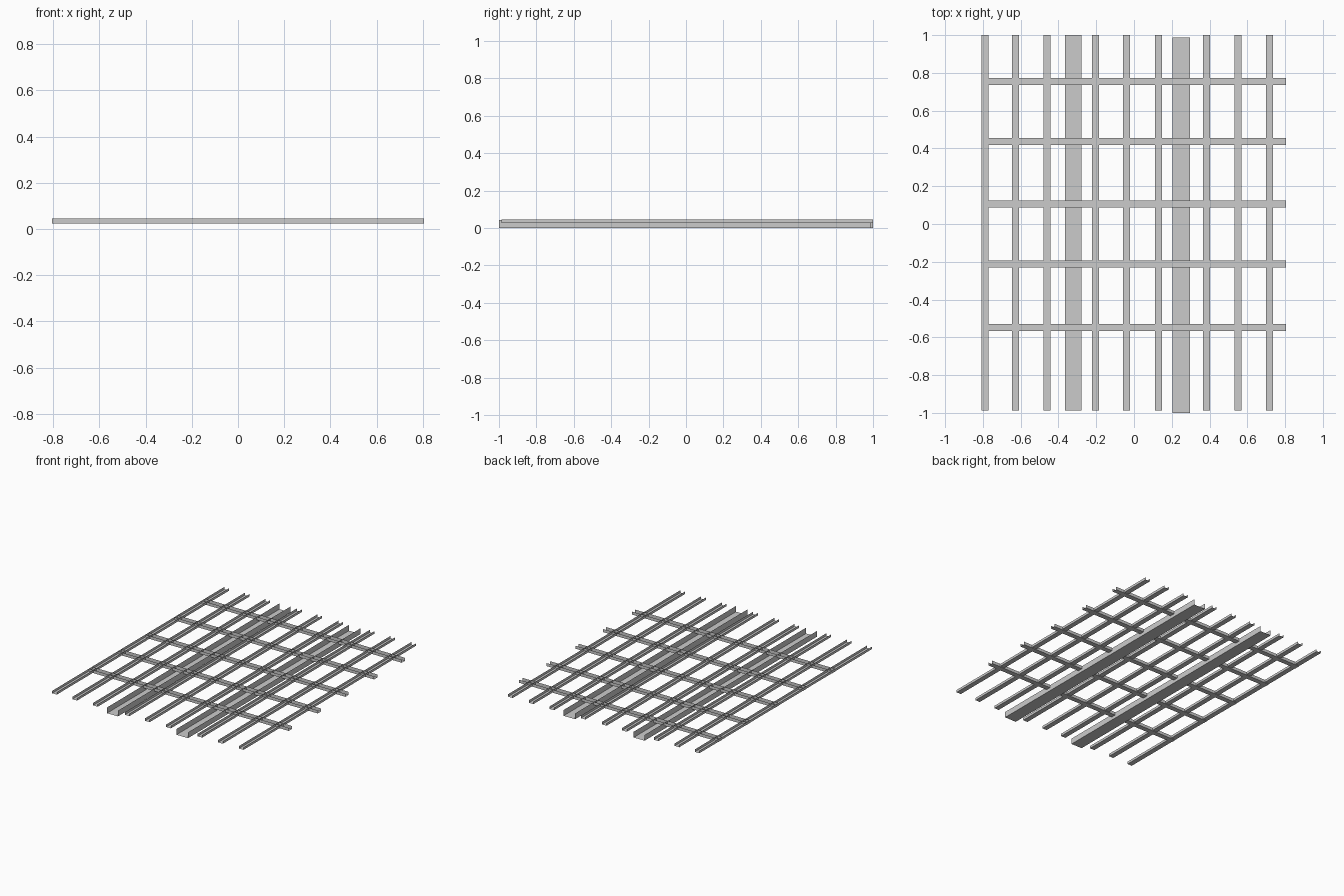
import bpy

if "Cube" in bpy.data.objects:
    bpy.data.objects.remove(bpy.data.objects["Cube"])


def channel(name, axis, center, width, start, end, z0, z1):
    """Thin sheet channel, open upward, running along axis 'x' or 'y'."""
    h = width / 2
    profile = [(-h, z1), (-h, z0), (h, z0), (h, z1)]
    verts = []
    for t in (start, end):
        for off, z in profile:
            verts.append((t, center + off, z) if axis == 'x' else (center + off, t, z))
    faces = [(i, i + 1, i + 5, i + 4) for i in range(3)]
    if axis == 'y':
        faces = [f[::-1] for f in faces]
    mesh = bpy.data.meshes.new(name)
    mesh.from_pydata(verts, [], faces)
    obj = bpy.data.objects.new(name, mesh)
    bpy.context.collection.objects.link(obj)
    return obj


# Two wide main channels standing on the ground
channel("main_channel_left", 'y', -0.322, 0.088, -0.987, 1.0, 0.0, 0.042)
channel("main_channel_right", 'y', 0.25, 0.093, -1.0, 0.988, 0.0, 0.042)

# Narrow lengthwise rails
for i, x in enumerate([-0.79, -0.627, -0.46, -0.204, -0.04, 0.13, 0.383, 0.55, 0.717]):
    channel(f"long_rail_{i + 1}", 'y', x, 0.037, -0.987, 1.0, 0.027, 0.045)

# Cross bars spanning the full width
for i, y in enumerate([0.755, 0.437, 0.105, -0.213, -0.547]):
    channel(f"cross_bar_{i + 1}", 'x', y, 0.037, -0.806, 0.806, 0.023, 0.045)
